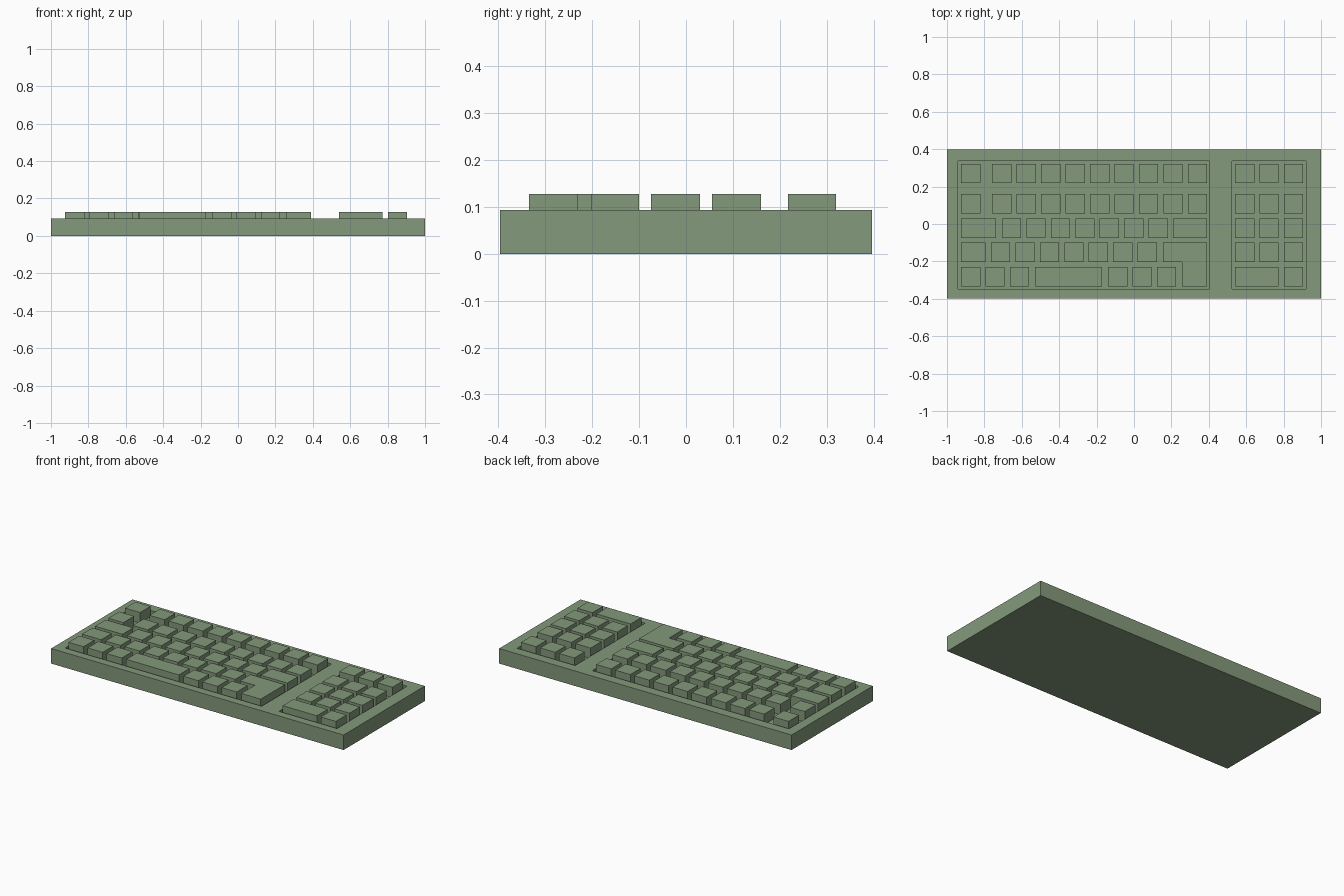
import bpy, bmesh

if "Cube" in bpy.data.objects:
    bpy.data.objects.remove(bpy.data.objects["Cube"])

TOP, FLOOR, KEY_TOP = 0.093, 0.063, 0.128
W, STEP = 0.103, 0.1307
ROWS = [(0.218, 0.32), (0.055, 0.16), (-0.075, 0.03), (-0.202, -0.1), (-0.335, -0.23)]

green = bpy.data.materials.new("green_plastic")
green.diffuse_color = (0.23, 0.32, 0.2, 1)
green.use_nodes = True
green.node_tree.nodes["Principled BSDF"].inputs["Base Color"].default_value = green.diffuse_color


def prism(name, outline, z0, z1):
    """Extrude a counter-clockwise outline from z0 to z1."""
    bm = bmesh.new()
    face = bm.faces.new([bm.verts.new((x, y, z0)) for x, y in outline])
    ext = bmesh.ops.extrude_face_region(bm, geom=[face], use_keep_orig=True)
    for v in ext["geom"]:
        if isinstance(v, bmesh.types.BMVert):
            v.co.z = z1
    bmesh.ops.recalc_face_normals(bm, faces=bm.faces)
    me = bpy.data.meshes.new(name)
    bm.to_mesh(me)
    bm.free()
    me.materials.append(green)
    ob = bpy.data.objects.new(name, me)
    bpy.context.collection.objects.link(ob)
    return ob


def box(name, x0, x1, y0, y1, z0, z1):
    return prism(name, [(x0, y0), (x1, y0), (x1, y1), (x0, y1)], z0, z1)


def run(start, count):
    """Spans of equal keys in a row."""
    return [(start + i * STEP, start + i * STEP + W) for i in range(count)]


# Case with two sunken key wells
case = box("case", -1, 1, -0.397, 0.397, 0, TOP)
for x0, x1 in [(-0.94, 0.405), (0.523, 0.92)]:
    well = box("well_cutter", x0, x1, -0.347, 0.337, FLOOR, 0.2)
    well.hide_render = True
    mod = case.modifiers.new("well", "BOOLEAN")
    mod.operation = "DIFFERENCE"
    mod.solver = "EXACT"
    mod.object = well
    bpy.context.view_layer.objects.active = case
    bpy.ops.object.modifier_apply(modifier=mod.name)
    bpy.data.objects.remove(well)

# Main key rows, back to front
L = -0.925
main = [
    [(L, L + W)] + run(-0.758, 9),
    [(L, L + W)] + run(-0.758, 9),
    [(L, -0.738)] + run(-0.706, 7) + [(0.208, 0.39)],
    [(L, -0.794)] + run(-0.765, 7),
    run(L, 3) + [(-0.53, -0.17)] + run(-0.139, 3),
]
# Number pad rows, with a wide key at the front
pad = [run(0.54, 3)] * 4 + [[(0.54, 0.54 + STEP + W), (0.801, 0.801 + W)]]

for block, rows in (("main", main), ("pad", pad)):
    for r, (spans, (y0, y1)) in enumerate(zip(rows, ROWS), 1):
        for c, (x0, x1) in enumerate(spans, 1):
            box(f"{block}_key_row{r}_{c}", x0, x1, y0, y1, FLOOR, KEY_TOP)

# L-shaped enter key spanning the two front rows
prism("enter_key", [(0.257, -0.335), (0.39, -0.335), (0.39, -0.1),
                    (0.155, -0.1), (0.155, -0.202), (0.257, -0.202)], FLOOR, KEY_TOP)
